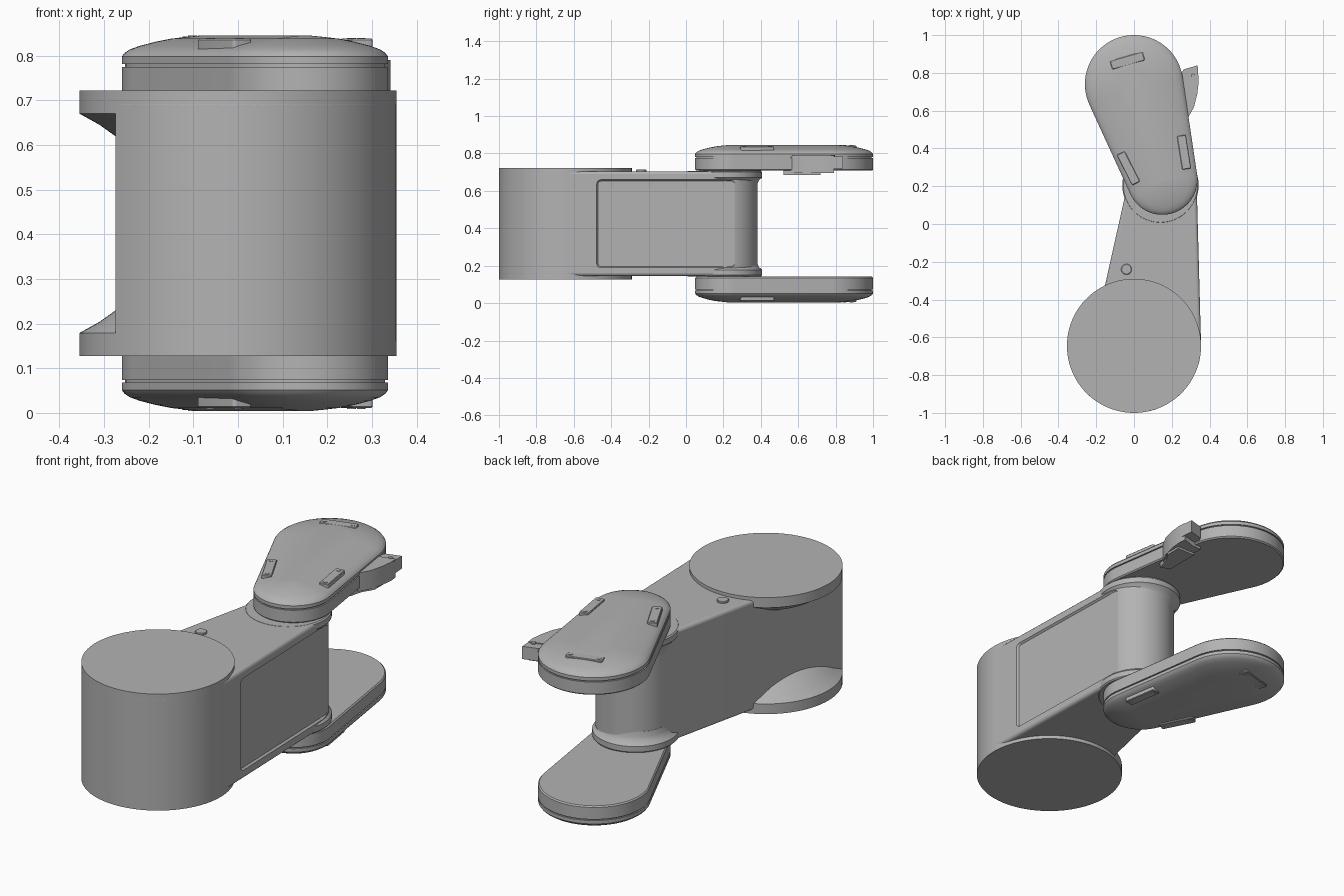
import bpy, bmesh
from math import radians, cos, sin, atan2, acos, pi, hypot

if "Cube" in bpy.data.objects:
    bpy.data.objects.remove(bpy.data.objects["Cube"])

GREY = (0.45, 0.45, 0.45, 1)
grey = bpy.data.materials.new("neutral grey")
grey.use_nodes = True
grey.diffuse_color = GREY
grey.node_tree.nodes["Principled BSDF"].inputs["Base Color"].default_value = GREY

HEIGHT = 0.849          # upper and lower halves mirror about half of this
COLUMN, COLUMN_R = (0, -0.645), 0.355
POST, POST_R = (0.15, 0.2), 0.182


def arc(c, r, a, b, n):
    return [(c[0] + r * cos(a + (b - a) * i / n), c[1] + r * sin(a + (b - a) * i / n))
            for i in range(n + 1)]


def circle(c, r):
    return lambda d: arc(c, r - d, 0, 2 * pi, 96)[:-1]


def capsule(c1, r1, c2, r2):
    """Outline around two circles; d shrinks it evenly."""
    dx, dy = c2[0] - c1[0], c2[1] - c1[1]
    f, t = atan2(dy, dx), acos((r1 - r2) / hypot(dx, dy))
    return lambda d: (arc(c1, r1 - d, f + t, f + 2 * pi - t, 48)
                      + arc(c2, r2 - d, f - t, f + t, 40))


def rounded_rect(w, h, r):
    def outline(d):
        pts = []
        for k, (sx, sy) in enumerate([(1, 1), (-1, 1), (-1, -1), (1, -1)]):
            c = (sx * (w / 2 - r), sy * (h / 2 - r))
            pts += arc(c, r - d, k * pi / 2, (k + 1) * pi / 2, 5)
        return pts
    return outline


def loft(name, outline, rings, flip=False):
    """Stack copies of an outline; each ring is (inset, height)."""
    bm = bmesh.new()
    rows = [[bm.verts.new((x, y, HEIGHT - z if flip else z)) for x, y in outline(d)]
            for d, z in rings]
    n = len(rows[0])
    for a, b in zip(rows, rows[1:]):
        for i in range(n):
            j = (i + 1) % n
            bm.faces.new((a[i], a[j], b[j], b[i]))
    bm.faces.new(rows[0])
    bm.faces.new(rows[-1])
    bmesh.ops.recalc_face_normals(bm, faces=bm.faces)
    me = bpy.data.meshes.new(name)
    bm.to_mesh(me)
    bm.free()
    me.materials.append(grey)
    ob = bpy.data.objects.new(name, me)
    bpy.context.collection.objects.link(ob)
    return ob


# Arm: column front, straight side walls and rounded far end
corner = (-0.275, -0.87)
dx, dy = POST[0] - COLUMN[0], POST[1] - COLUMN[1]
right = atan2(dy, dx) - acos((COLUMN_R - POST_R) / hypot(dx, dy))
px, py = corner[0] - POST[0], corner[1] - POST[1]
left = atan2(py, px) + 2 * pi - acos(POST_R / hypot(px, py))
start = atan2(corner[1] - COLUMN[1], corner[0] - COLUMN[0])
profile = arc(COLUMN, COLUMN_R, start, right, 48) + arc(POST, POST_R, right, left, 32)
arm = loft("arm_body", lambda d: profile, [(0, 0.145), (0, 0.705)])
bevel = arm.modifiers.new("edge rounding", "BEVEL")
bevel.width, bevel.segments = 0.015, 3
bevel.limit_method, bevel.angle_limit = "ANGLE", radians(60)

# Recessed side panel
cutter = loft("panel_cutter", rounded_rect(0.75, 0.475, 0.025),
              [(0, 0.05), (0, 0), (0.01, -0.012)])
cutter.location = (0.343, -0.105, HEIGHT / 2)
cutter.rotation_euler = (pi / 2, 0, pi / 2 + right)
cutter.hide_render = True
cutter.hide_viewport = True
cutter.display_type = "WIRE"
cut = arm.modifiers.new("panel recess", "BOOLEAN")
cut.operation, cut.object, cut.solver = "DIFFERENCE", cutter, "EXACT"

# Parts repeated above and below
pad = capsule((0, 0.74), 0.26, (0.15, 0.235), 0.186)
pad_rings = [(0.006, 0.708), (0, 0.714), (0, 0.775), (0.007, 0.775), (0.007, 0.781),
             (0, 0.781), (0, 0.798), (0.006, 0.806), (0.018, 0.814), (0.04, 0.822),
             (0.075, 0.831), (0.11, 0.838), (0.145, 0.842), (0.175, 0.845)]
tags = [(-0.035, 0.865, 16, 0.843), (0.265, 0.38, 99, 0.838), (-0.03, 0.295, -63, 0.838)]

for flip, side in ((False, "upper"), (True, "lower")):
    loft(side + "_pad", pad, pad_rings, flip)
    loft(side + "_neck", circle((0.15, 0.235), 0.165), [(0, 0.69), (0, 0.73)], flip)
    loft(side + "_column_flange", circle(COLUMN, COLUMN_R),
         [(0.17, 0.575), (0.08, 0.62), (0.045, 0.645), (0, 0.67), (0, 0.722)], flip)
    loft(side + "_post_flare", circle((0.14, 0.205), 0.202),
         [(0.03, 0.61), (0.026, 0.635), (0.018, 0.655), (0, 0.672), (0, 0.7),
          (0.006, 0.706)], flip)
    for x, y, angle, top in tags:
        z = HEIGHT - top if flip else top
        s = -1 if flip else 1
        turn = radians(angle)
        tag = loft(side + "_tag", rounded_rect(0.18, 0.048, 0.008),
                   [(0, -0.025 * s), (0, -0.003 * s), (0.003, 0)])
        tag.location, tag.rotation_euler = (x, y, z), (0, 0, turn)
        for e in (-0.07, 0.07):
            screw = loft(side + "_tag_screw", circle((e, 0), 0.01),
                         [(0, -0.005 * s), (0, 0.002 * s)])
            screw.location, screw.rotation_euler = (x, y, z), (0, 0, turn)

# Button on the arm top
loft("button", circle((-0.04, -0.24), 0.028), [(0, 0.69), (0, 0.711), (0.003, 0.714)])

# Side bracket on the upper pad
blade = [(0.22, 0.6), (0.285, 0.56), (0.318, 0.62), (0.335, 0.69), (0.342, 0.75),
         (0.338, 0.79), (0.27, 0.77), (0.22, 0.77)]
loft("bracket_blade", lambda d: blade, [(0, 0.695), (0, 0.79)])
foot = [(0.22, 0.54), (0.27, 0.52), (0.29, 0.59), (0.322, 0.64), (0.322, 0.72), (0.22, 0.72)]
loft("bracket_foot", lambda d: foot, [(0, 0.684), (0, 0.71)])
tip = [(0.23, 0.76), (0.342, 0.76), (0.337, 0.84), (0.262, 0.818)]
loft("bracket_tip", lambda d: tip, [(0, 0.72), (0, 0.785)])
loft("bracket_screw", circle((0.312, 0.785), 0.011), [(0, 0.78), (0, 0.793)])

# Smooth shading with sharp edges kept
for ob in bpy.context.scene.objects:
    ob.select_set(ob.type == "MESH" and ob is not cutter)
bpy.context.view_layer.objects.active = arm
bpy.ops.object.shade_smooth_by_angle(angle=radians(30))
